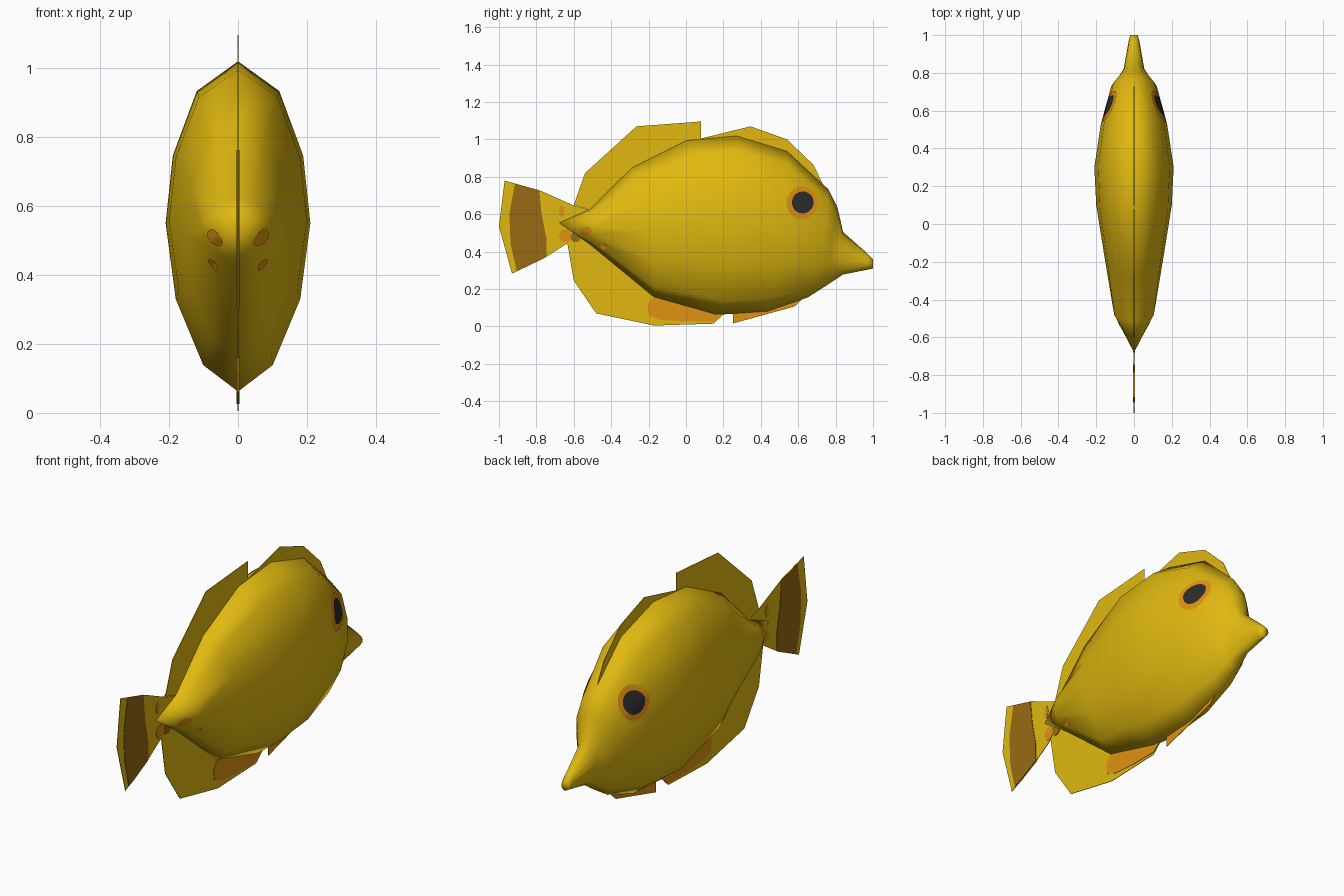
import bpy, bmesh, math
from mathutils import Vector
from mathutils.bvhtree import BVHTree

if "Cube" in bpy.data.objects:
    bpy.data.objects.remove(bpy.data.objects["Cube"])


def material(name, rgb):
    m = bpy.data.materials.new(name)
    m.diffuse_color = (*rgb, 1)
    m.use_nodes = True
    m.node_tree.nodes["Principled BSDF"].inputs["Base Color"].default_value = m.diffuse_color
    return m


YELLOW = material("yellow", (0.75, 0.485, 0.005))
ORANGE = material("orange", (0.75, 0.29, 0.006))
BROWN = material("brown", (0.31, 0.145, 0.006))
BLACK = material("black", (0.025, 0.025, 0.025))


def finish(bm, name, mat, smooth=False):
    bmesh.ops.recalc_face_normals(bm, faces=bm.faces)
    me = bpy.data.meshes.new(name)
    bm.to_mesh(me)
    me.materials.append(mat)
    for p in me.polygons:
        p.use_smooth = smooth
    ob = bpy.data.objects.new(name, me)
    bpy.context.collection.objects.link(ob)
    return ob


# Body: twelve-sided rings lofted from tail root to mouth
# ring: top y, top z, middle y, bottom y, bottom z, half width
RINGS = [
    (-0.68, 0.555, -0.68, -0.68, 0.555, 0.0),
    (-0.516, 0.625, -0.48, -0.516, 0.44, 0.105),
    (-0.29, 0.85, -0.2, -0.17, 0.155, 0.152),
    (0.0, 0.995, 0.1, 0.0, 0.107, 0.20),
    (0.27, 1.02, 0.3, 0.158, 0.062, 0.21),
    (0.54, 0.938, 0.53, 0.435, 0.08, 0.175),
    (0.76, 0.735, 0.73, 0.65, 0.155, 0.12),
    (0.81, 0.636, 0.775, 0.76, 0.225, 0.085),
    (0.84, 0.505, 0.82, 0.84, 0.278, 0.055),
    (0.97, 0.39, 0.97, 0.97, 0.304, 0.028),
    (1.0, 0.36, 1.0, 1.0, 0.31, 0.02),
]
# cross-section: (drop from top, width fraction)
HALF = [(0, 0), (0.09, 0.57), (0.285, 0.9), (0.49, 1),
        (0.72, 0.86), (0.92, 0.48), (1, 0)]
SECTION = HALF + [(t, -w) for t, w in HALF[-2:0:-1]]

bm = bmesh.new()
loops = []
for yt, zt, ym, yb, zb, hw in RINGS:
    ring = []
    for t, w in SECTION:
        y = (yt * (1 - t) * (1 - 2 * t) + ym * 4 * t * (1 - t)
             + yb * t * (2 * t - 1))
        ring.append(bm.verts.new((w * hw, y, zt + (zb - zt) * t)))
    loops.append(ring)
n = len(SECTION)
for a, b in zip(loops, loops[1:]):
    for i in range(n):
        j = (i + 1) % n
        bm.faces.new((a[i], a[j], b[j], b[i]))
bm.faces.new(loops[-1])
bmesh.ops.remove_doubles(bm, verts=bm.verts, dist=1e-5)
bmesh.ops.triangulate(bm, faces=[f for f in bm.faces if len(f.verts) == 4])
bmesh.ops.recalc_face_normals(bm, faces=bm.faces)
surface = BVHTree.FromBMesh(bm)
finish(bm, "body", YELLOW, True)


# Fins: thin plates on the centre plane, outlines as (y, z)
def plate(name, pts, mat, thick=0.003):
    bm = bmesh.new()
    f = bm.faces.new([bm.verts.new((-thick / 2, y, z)) for y, z in pts])
    new = bmesh.ops.extrude_face_region(bm, geom=[f])["geom"]
    verts = [v for v in new if isinstance(v, bmesh.types.BMVert)]
    bmesh.ops.translate(bm, verts=verts, vec=(thick, 0, 0))
    finish(bm, name, mat)


plate("rear_dorsal_fin", [
    (-0.6, 0.65), (-0.54, 0.82), (-0.265, 1.07), (0.08, 1.096), (0.08, 0.95),
    (0, 0.9), (-0.28, 0.76), (-0.505, 0.62)], YELLOW)
plate("front_dorsal_fin", [
    (0.08, 1.005), (0.345, 1.07), (0.54, 1.0), (0.68, 0.866), (0.735, 0.755),
    (0.6, 0.78), (0.3, 0.93), (0.1, 0.93)], YELLOW)
plate("anal_fin", [
    (-0.635, 0.45), (-0.6, 0.245), (-0.48, 0.07), (-0.17, 0.005),
    (0.147, 0.015), (0.2, 0.065), (0, 0.2), (-0.3, 0.35), (-0.55, 0.5)],
    YELLOW)
plate("anal_fin_patch", [
    (-0.205, 0.115), (-0.2, 0.06), (-0.14, 0.036), (0, 0.026), (0.155, 0.026),
    (0.195, 0.064), (0, 0.15), (-0.17, 0.17)], ORANGE, 0.008)
plate("pelvic_fin", [
    (0.25, 0.016), (0.58, 0.107), (0.62, 0.145), (0.4, 0.15), (0.25, 0.1)],
    ORANGE)
plate("tail_fin", [
    (-0.97, 0.78), (-0.78, 0.727), (-0.6, 0.647), (-0.51, 0.62),
    (-0.51, 0.5), (-0.635, 0.444), (-0.76, 0.364), (-0.93, 0.283),
    (-1, 0.535)], YELLOW)
plate("tail_band", [
    (-0.915, 0.763), (-0.785, 0.727), (-0.772, 0.6), (-0.745, 0.465),
    (-0.745, 0.374), (-0.86, 0.317), (-0.905, 0.298), (-0.938, 0.44),
    (-0.945, 0.6)], BROWN, 0.008)


def oval(y, z, ry, rz, count=10):
    return [(y + ry * math.cos(k * math.tau / count),
             z + rz * math.sin(k * math.tau / count)) for k in range(count)]


plate("upper_tail_spot", oval(-0.665, 0.615, 0.014, 0.032), ORANGE, 0.008)
plate("lower_tail_spot", oval(-0.645, 0.485, 0.035, 0.036), ORANGE, 0.008)
plate("brown_tail_spot", oval(-0.59, 0.478, 0.028, 0.028), BROWN, 0.009)


# Painted marks: rings of points laid onto both flanks of the body
def mark(name, y, z, radii_y, rz_scale, mat, lift, inner=0.0, count=20):
    steps = 5
    for side, label in ((1, "right"), (-1, "left")):
        bm = bmesh.new()
        rows = []
        for s in range(steps + 1):
            r = inner + (radii_y - inner) * s / steps
            row = []
            for py, pz in oval(y, z, r, r * rz_scale, count):
                hit, nor, _, _ = surface.ray_cast(Vector((side, py, pz)),
                                                  Vector((-side, 0, 0)))
                p = hit + nor * lift if hit else Vector((0, py, pz))
                row.append(bm.verts.new(p))
            rows.append(row)
        for a, b in zip(rows, rows[1:]):
            for i in range(count):
                j = (i + 1) % count
                q = (a[i], a[j], b[j], b[i])
                bm.faces.new(q if side > 0 else q[::-1])
        bmesh.ops.remove_doubles(bm, verts=bm.verts, dist=1e-5)
        ob = finish(bm, f"{label}_{name}", mat, True)
        # keep the mark facing outward
        if sum(p.normal.x * p.area for p in ob.data.polygons) * side < 0:
            ob.data.flip_normals()


mark("eye_ring", 0.62, 0.66, 0.083, 1.06, ORANGE, 0.004)
mark("eye", 0.622, 0.662, 0.058, 1.0, BLACK, 0.007)
mark("flank_spot", -0.535, 0.51, 0.032, 0.75, ORANGE, 0.003, count=10)
mark("small_flank_spot", -0.435, 0.43, 0.022, 0.8, ORANGE, 0.003, count=10)
